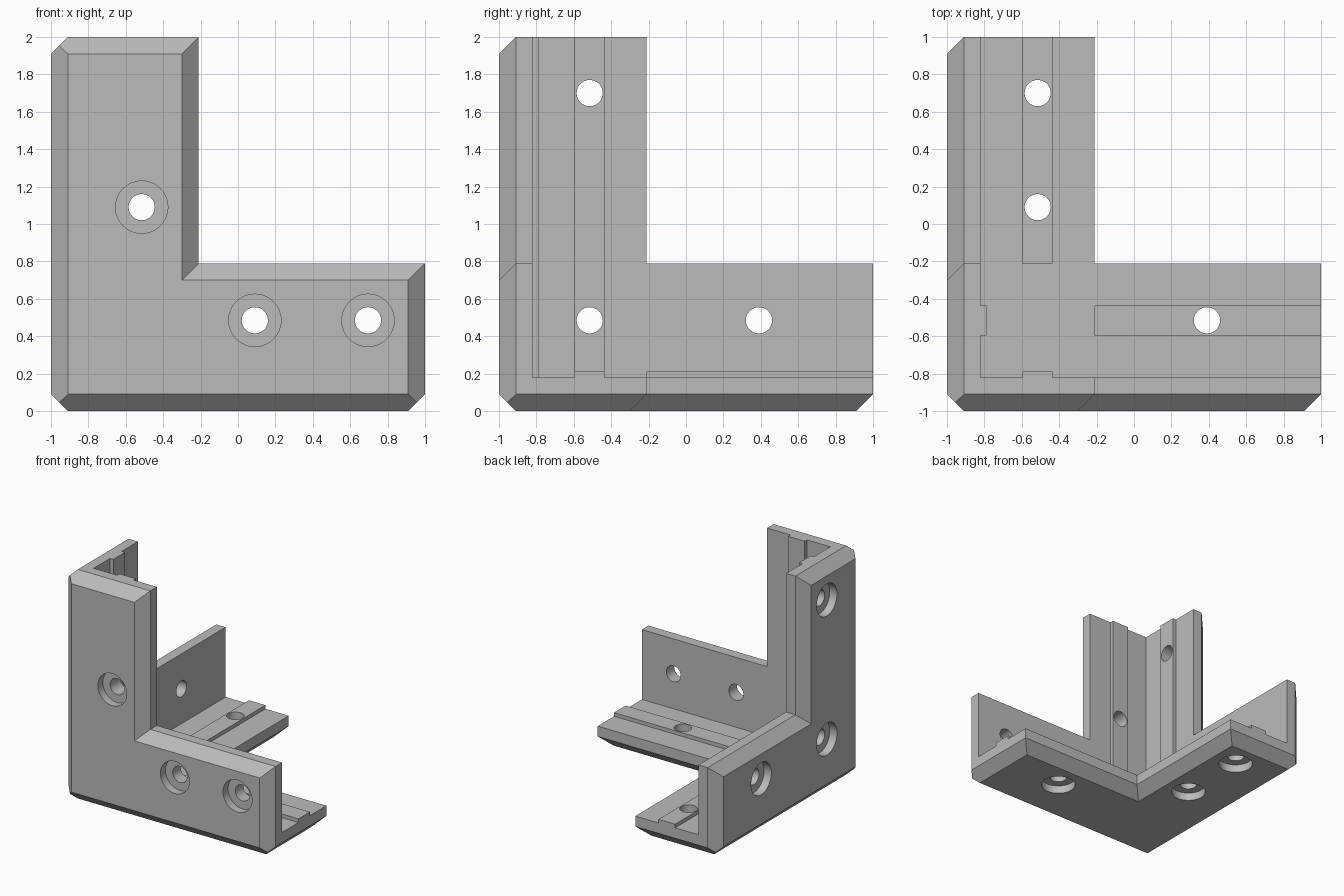
import bpy
import bmesh
from mathutils import Matrix, Vector

SIZE = 2.0      # outer length of each arm
ARM = 0.79      # arm width
WALL = 0.18     # plate thickness
BEVEL = 0.09    # outer chamfer
MID = 0.485     # screw line, measured from the corner
RIDGE = 0.16    # rib width
RIB_TOP = 0.212
X, Y, Z = range(3)

if "Cube" in bpy.data.objects:
    bpy.data.objects.remove(bpy.data.objects["Cube"], do_unlink=True)

grey = bpy.data.materials.new("plain grey")
grey.use_nodes = True
grey.diffuse_color = (0.5, 0.5, 0.5, 1)
grey.node_tree.nodes["Principled BSDF"].inputs["Base Color"].default_value = (0.5, 0.5, 0.5, 1)


def make_object(name, bm):
    bmesh.ops.recalc_face_normals(bm, faces=bm.faces)
    mesh = bpy.data.meshes.new(name)
    bm.to_mesh(mesh)
    bm.free()
    mesh.materials.append(grey)
    obj = bpy.data.objects.new(name, mesh)
    bpy.context.scene.collection.objects.link(obj)
    return obj


def box_mesh(low, high):
    low, high = Vector(low), Vector(high)
    bm = bmesh.new()
    place = Matrix.Translation((low + high) / 2) @ Matrix.Diagonal((*(high - low), 1))
    bmesh.ops.create_cube(bm, size=1, matrix=place)
    return bm


def on_plate(axis, depth, a, b):
    """Point at a depth behind the outer face; a and b follow the other axes in order."""
    point = [a, b]
    point.insert(axis, depth)
    return Vector(point)


def combine(body, tool, operation):
    mod = body.modifiers.new("cut", 'BOOLEAN')
    mod.operation = operation
    mod.solver = 'EXACT'
    mod.object = tool
    bpy.context.view_layer.objects.active = body
    bpy.ops.object.modifier_apply(modifier=mod.name)
    bpy.data.objects.remove(tool, do_unlink=True)


def notch(axis, near, near_start, far, far_start):
    """Block that clears the inside of an L plate, optionally flared."""
    bm = bmesh.new()
    end = SIZE + 0.2
    for depth, start in ((near, near_start), (far, far_start)):
        for a in (start, end):
            for b in (start, end):
                bm.verts.new(on_plate(axis, depth, a, b))
    bmesh.ops.convex_hull(bm, input=bm.verts)
    return make_object("notch_cutter", bm)


def drill(axis, a, b, radius, depth):
    direction = on_plate(axis, 1, 0, 0)
    start = -0.1
    center = on_plate(axis, (start + depth) / 2, a, b)
    bm = bmesh.new()
    bmesh.ops.create_cone(
        bm, cap_ends=True, segments=48, radius1=radius, radius2=radius, depth=depth - start,
        matrix=Matrix.Translation(center) @ direction.to_track_quat('Z', 'Y').to_matrix().to_4x4())
    return make_object("drill_cutter", bm)


# Outer block with chamfered edges around the three outer faces
bm = box_mesh((0, 0, 0), (SIZE, SIZE, SIZE))
for i in range(3):
    for j in range(3):
        if i == j:
            continue
        for sign, offset in ((-1, BEVEL), (1, SIZE - BEVEL)):
            if sign < 0 and i > j:
                continue
            normal, point = Vector(), Vector()
            normal[i], normal[j], point[i] = sign, -1, offset
            bmesh.ops.bisect_plane(bm, geom=bm.verts[:] + bm.edges[:] + bm.faces[:], dist=1e-5,
                                   plane_co=point, plane_no=normal, clear_outer=True)
            bmesh.ops.holes_fill(bm, edges=[e for e in bm.edges if e.is_boundary], sides=0)
bracket = make_object("corner_bracket", bm)

# Hollow inside, then the L-shaped outlines with their flared edges
far = SIZE + 0.2
combine(bracket, make_object("cavity_cutter", box_mesh([WALL] * 3, [far] * 3)), 'DIFFERENCE')
for axis in (X, Y, Z):
    combine(bracket, notch(axis, -0.1, ARM, 0.3, ARM), 'DIFFERENCE')
    flare = 0.06
    combine(bracket, notch(axis, -0.1, ARM - BEVEL - 0.1, BEVEL + flare, ARM + flare), 'DIFFERENCE')

# Raised ribs: two upright, two along the floor
lo, hi, root = MID - RIDGE / 2, MID + RIDGE / 2, 0.1
ribs = [
    ((root, lo, root), (RIB_TOP, hi, SIZE)),
    ((lo, root, root), (hi, RIB_TOP, SIZE)),
    ((ARM, lo, root), (SIZE, hi, RIB_TOP)),
    ((lo, ARM, root), (hi, SIZE, RIB_TOP)),
]
for low, high in ribs:
    combine(bracket, make_object("rib", box_mesh(low, high)), 'UNION')

# Counterbored screw holes, three per plate
holes = {
    X: [(MID, 1.7), (MID, MID), (1.39, MID)],
    Y: [(MID, 1.09), (1.09, MID), (1.695, MID)],
    Z: [(MID, 1.7), (MID, 1.09), (1.39, MID)],
}
for axis, spots in holes.items():
    for a, b in spots:
        combine(bracket, drill(axis, a, b, 0.14, 0.07), 'DIFFERENCE')
        combine(bracket, drill(axis, a, b, 0.07, 0.3), 'DIFFERENCE')

# Centre the part and keep its edges crisp
bracket.data.transform(Matrix.Translation((-SIZE / 2, -SIZE / 2, 0)))
bpy.ops.object.select_all(action='DESELECT')
bracket.select_set(True)
bpy.context.view_layer.objects.active = bracket
bpy.ops.object.shade_smooth_by_angle(angle=0.5)
